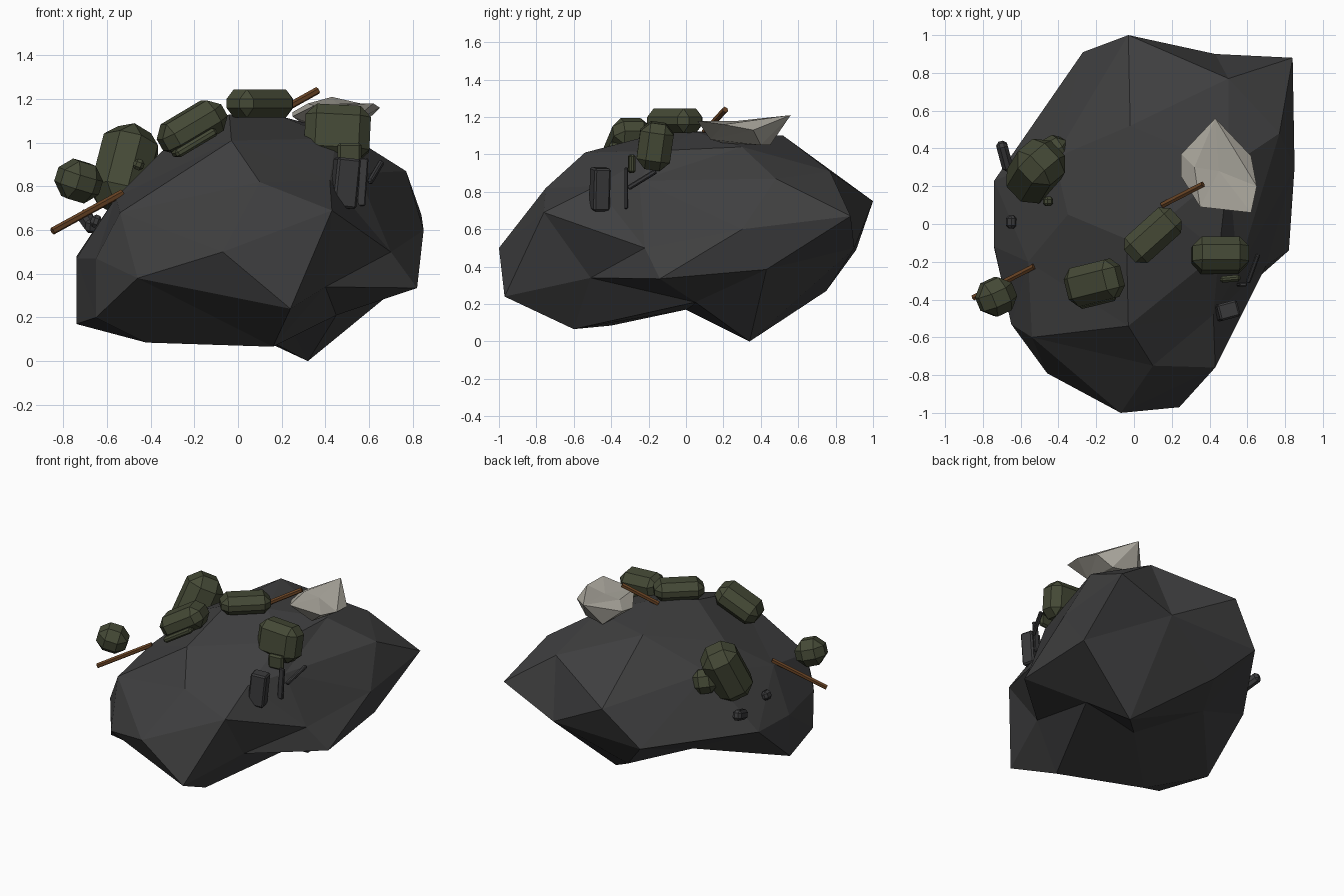
import bpy, bmesh, math
from mathutils import Vector, Euler

if "Cube" in bpy.data.objects:
    bpy.data.objects.remove(bpy.data.objects["Cube"])


def material(name, rgb):
    m = bpy.data.materials.new(name)
    m.diffuse_color = (*rgb, 1)
    m.use_nodes = True
    m.node_tree.nodes["Principled BSDF"].inputs["Base Color"].default_value = m.diffuse_color
    return m


DARK = material("dark_rock", (0.050, 0.050, 0.051))
CHAR = material("charcoal", (0.043, 0.043, 0.045))
OLIVE = material("moss_olive", (0.058, 0.066, 0.036))
PALE = material("pale_stone", (0.42, 0.40, 0.35))
BROWN = material("twig_brown", (0.14, 0.057, 0.018))


def finish(bm, name, mat):
    bmesh.ops.recalc_face_normals(bm, faces=bm.faces)
    me = bpy.data.meshes.new(name)
    bm.to_mesh(me)
    bm.free()
    me.materials.append(mat)
    ob = bpy.data.objects.new(name, me)
    bpy.context.collection.objects.link(ob)
    return ob


def boulder(name, pts, centre, stretch, mat):
    """Triangulate corner points by direction from the centre, so dents survive."""
    bm = bmesh.new()
    real = {}
    for p in pts:
        d = Vector(p) - Vector(centre)
        d = Vector([a / s for a, s in zip(d, stretch)]).normalized()
        real[bm.verts.new(d)] = Vector(p)
    bmesh.ops.convex_hull(bm, input=list(bm.verts))
    for v, p in real.items():
        if v.is_valid:
            v.co = p
    return finish(bm, name, mat)


def block(name, loc, dims, rot, mat, bevel):
    """Chamfered box, rotation in degrees."""
    bm = bmesh.new()
    bmesh.ops.create_cube(bm, size=1)
    for v in bm.verts:
        v.co = Vector([a * b for a, b in zip(v.co, dims)])
    if bevel:
        bmesh.ops.bevel(bm, geom=list(bm.edges), offset=bevel, segments=1,
                        affect='EDGES', profile=0.5)
    ob = finish(bm, name, mat)
    ob.location = loc
    ob.rotation_euler = Euler([math.radians(r) for r in rot])
    return ob


def twig(name, a, b, r):
    a, b = Vector(a), Vector(b)
    bm = bmesh.new()
    bmesh.ops.create_cone(bm, cap_ends=True, segments=6, radius1=r, radius2=r,
                          depth=(b - a).length)
    ob = finish(bm, name, BROWN)
    ob.location = (a + b) / 2
    ob.rotation_euler = (b - a).to_track_quat('Z', 'Y').to_euler()


# main boulder: front, right and back corners, then underside, left and crown
boulder("boulder", [
    (-.07, -1, .5), (.24, -.97, .24), (-.46, -.79, .38), (.43, -.76, .69),
    (.4, -.51, .34), (.7, -.22, .5), (.82, -.14, .335), (.85, .3, .6),
    (.84, .88, .67), (-.03, 1, .75), (.43, .9, .5), (-.06, .75, .27),
    (.79, .43, .385), (.32, .34, 0), (.45, .05, .21), (.16, -.6, .066),
    (-.42, -.4, .085), (-.74, -.13, .17), (-.74, .23, .48), (-.65, -.52, .2),
    (0, 0, .17), (.22, .03, .19), (-.3, .35, .29), (-.27, .91, .49),
    (-.02, .52, 1.1), (.5, .77, .91), (.77, .48, .87), (-.03, -.54, 1.01),
    (.1, -.75, .82), (-.74, -.12, .47), (-.65, -.53, .47), (-.54, -.6, .68),
    (-.56, -.2, .75), (-.42, .35, .87), (-.35, .05, .96), (-.04, -.08, 1.13),
    (.2, .05, 1.12), (.5, .3, 1.04), (.45, -.15, 1.02), (.55, -.25, .86),
    (.42, -.48, .83)], (0, 0, .55), (.8, 1, .55), DARK)

# pale stone on top
boulder("pale_stone", [
    (.25, .37, 1.14), (.25, .25, 1.12), (.43, .56, 1.21), (.62, .36, 1.13),
    (.65, .2, 1.16), (.62, .06, 1.18), (.35, .09, 1.17), (.45, .28, 1.18),
    (.32, .3, 1.18), (.4, .2, 1.06), (.52, .4, 1.05), (.35, .45, 1.05),
    (.5, .13, 1.08)],
    (.45, .3, 1.13), (.2, .25, .07), PALE)

# moss clumps
block("moss_ball", (-.73, -.385, .825), (.2, .19, .18), (10, 15, 25), OLIVE, .057)
block("moss_left", (-.52, .28, .88), (.25, .25, .4), (-8, 25, 40), OLIVE, .07)
block("moss_left_small", (-.42, .38, .82), (.16, .16, .16), (20, 10, 30), OLIVE, .045)
block("moss_bud", (-.455, .12, .9), (.05, .05, .05), (0, 20, 0), OLIVE, .014)
block("moss_front", (-.21, -.31, 1.07), (.32, .21, .16), (0, -30, 14), OLIVE, .05)
block("moss_front_base", (-.2, -.38, 1.0), (.22, .1, .04), (0, -30, 14), OLIVE, .012)
block("moss_top", (.1, -.06, 1.18), (.33, .18, .13), (0, 0, 42), OLIVE, .045)
block("moss_right", (.455, -.165, 1.045), (.3, .18, .25), (-8, 3, 0), OLIVE, .05)
block("moss_right_base", (.51, -.29, .95), (.11, .035, .1), (0, 0, 5), OLIVE, .012)

# twigs
twig("twig_left", (-.85, -.39, .595), (-.53, -.225, .77), .017)
twig("twig_top", (.15, .1, 1.12), (.365, .21, 1.24), .017)

# charcoal chips on the right flank
block("chip_plate", (.49, -.46, .815), (.11, .09, .23), (0, 6, 15), CHAR, .01)
block("chip_thin", (.57, -.32, .82), (.04, .02, .22), (0, 4, 0), CHAR, .005)
block("chip_rod", (.63, -.235, .865), (.025, .18, .025), (30, 0, -20), CHAR, .006)

# charcoal pebbles on the left flank
block("pebble_long", (-.685, .36, .64), (.06, .16, .07), (20, 0, 15), CHAR, .018)
block("pebble_small", (-.65, .01, .64), (.05, .07, .06), (0, 20, 0), CHAR, .016)
